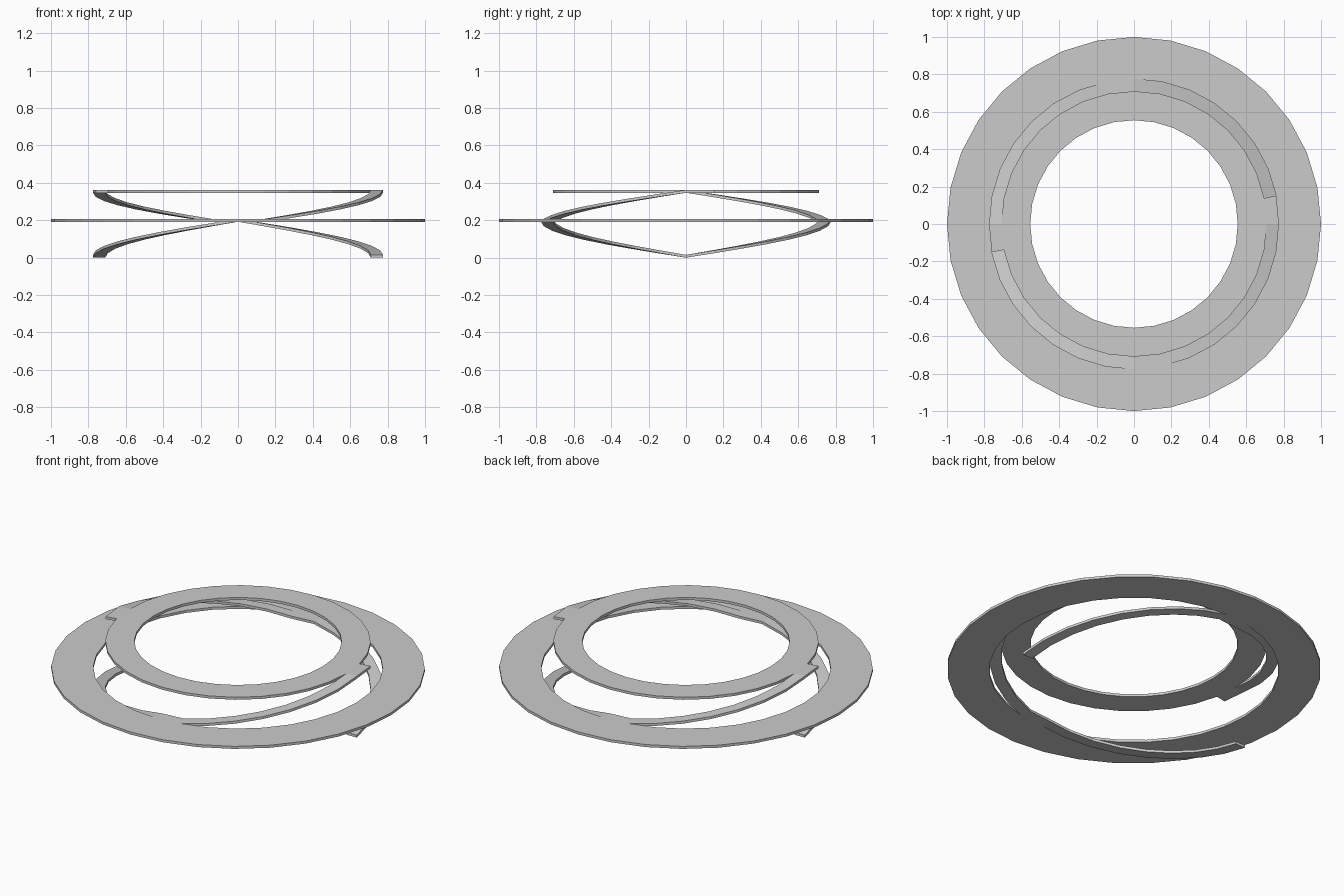
import bpy, bmesh
from math import sin, cos, pi

if "Cube" in bpy.data.objects:
    bpy.data.objects.remove(bpy.data.objects["Cube"])

SEGMENTS = 32
STEP = 2 * pi / SEGMENTS
THICK = 0.015
MID_Z, TOP_Z = 0.192, 0.347       # undersides of the two rings
R_TOP_IN, R_TOP_OUT, R_MID_IN, R_MID_OUT = 0.555, 0.71, 0.775, 1.0


def sweep(name, stations, r_in, r_out, closed=False):
    """Rectangular section swept through (angle, underside height) stations."""
    bm = bmesh.new()
    sections = []
    for a, z in stations:
        section = [(r_in, z), (r_out, z), (r_out, z + THICK), (r_in, z + THICK)]
        sections.append([bm.verts.new((r * cos(a), r * sin(a), h)) for r, h in section])
    pairs = list(zip(sections, sections[1:]))
    if closed:
        pairs.append((sections[-1], sections[0]))
    else:
        bm.faces.new(sections[0])
        bm.faces.new(sections[-1])
    for a, b in pairs:
        for i in range(4):
            j = (i + 1) % 4
            bm.faces.new((a[i], a[j], b[j], b[i]))
    bmesh.ops.recalc_face_normals(bm, faces=bm.faces)
    mesh = bpy.data.meshes.new(name)
    bm.to_mesh(mesh)
    bm.free()
    obj = bpy.data.objects.new(name, mesh)
    bpy.context.collection.objects.link(obj)
    return obj


def flat_ring(name, z, r_in, r_out):
    return sweep(name, [(i * STEP, z) for i in range(SEGMENTS)], r_in, r_out, True)


# Wide middle ring and smaller raised ring
flat_ring("middle_ring", MID_Z, R_MID_IN, R_MID_OUT)
flat_ring("top_ring", TOP_Z, R_TOP_IN, R_TOP_OUT)

# Two opposed ramps: ground -> middle ring landing -> top ring landing
heights = [MID_Z * i / 8 for i in range(9)]
heights += [MID_Z + (TOP_Z - MID_Z) * i / 7 for i in range(8)]
heights += [TOP_Z]
for side, start in (("right", 0), ("left", pi)):
    path = [(start + i * STEP, z) for i, z in enumerate(heights)]
    sweep(side + "_ramp", path, R_TOP_OUT, R_MID_IN)
